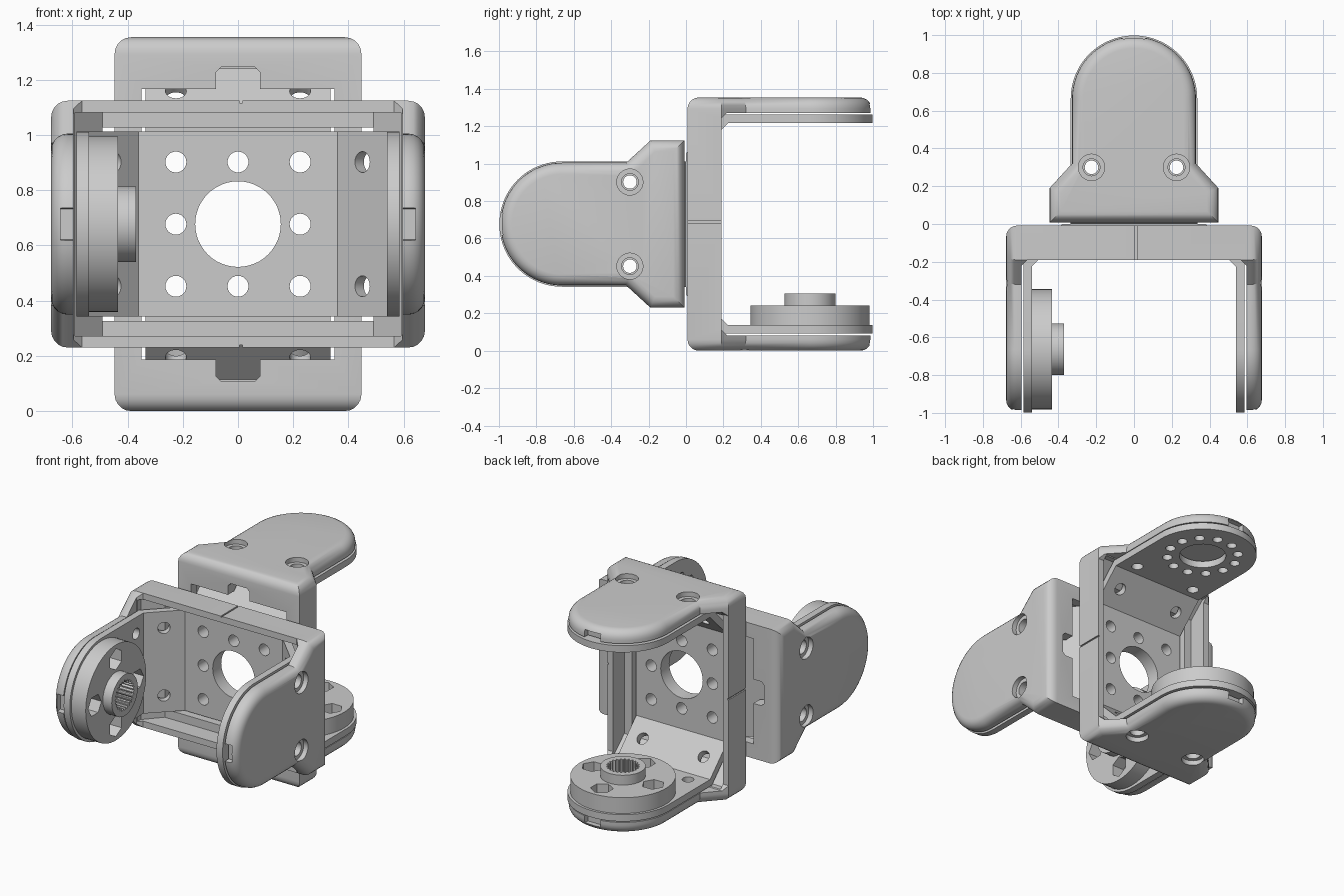
import bpy, bmesh
from math import pi, cos, sin
from mathutils import Matrix, Vector

if "Cube" in bpy.data.objects:
    bpy.data.objects.remove(bpy.data.objects["Cube"])

H = 0.677      # half span of the shell
CY = 0.663     # arm end centre (y)
R = 0.335      # arm half width


def prism(name, pts, lo, hi, axis, bevel=0.0):
    """Extrude a 2D outline along an axis; X uses (y,z), Y uses (x,z), Z uses (x,y)."""
    place = {'X': lambda a, b, t: (t, a, b),
             'Y': lambda a, b, t: (a, t, b),
             'Z': lambda a, b, t: (a, b, t)}[axis]
    bm = bmesh.new()
    bot = [bm.verts.new(place(a, b, lo)) for a, b in pts]
    top = [bm.verts.new(place(a, b, hi)) for a, b in pts]
    n = len(pts)
    bm.faces.new(bot)
    bm.faces.new(top)
    for i in range(n):
        j = (i + 1) % n
        bm.faces.new((bot[i], bot[j], top[j], top[i]))
    bmesh.ops.recalc_face_normals(bm, faces=bm.faces)
    if bevel:
        b, t = set(bot), set(top)
        rim = [e for e in bm.edges if set(e.verts) <= b or set(e.verts) <= t]
        bmesh.ops.bevel(bm, geom=rim, offset=bevel, offset_type='OFFSET', segments=5,
                        profile=0.5, affect='EDGES', clamp_overlap=False)
        bmesh.ops.recalc_face_normals(bm, faces=bm.faces)
    me = bpy.data.meshes.new(name)
    bm.to_mesh(me)
    bm.free()
    ob = bpy.data.objects.new(name, me)
    bpy.context.collection.objects.link(ob)
    return ob


def circle(cx, cy, r, n=24, start=0.0):
    return [(cx + r * cos(start + 2 * pi * i / n), cy + r * sin(start + 2 * pi * i / n))
            for i in range(n)]


def rect(x0, x1, y0, y1):
    return [(x0, y0), (x1, y0), (x1, y1), (x0, y1)]


def sym(half):
    """Mirror half an outline across the first coordinate."""
    return half + [(-a, b) for a, b in reversed(half)]


def boolean(ob, cutters, op='DIFFERENCE'):
    for c in cutters:
        m = ob.modifiers.new('cut', 'BOOLEAN')
        m.operation, m.solver, m.object = op, 'EXACT', c
    dg = bpy.context.evaluated_depsgraph_get()
    me = bpy.data.meshes.new_from_object(ob.evaluated_get(dg))
    ob.modifiers.clear()
    ob.data = me
    for c in cutters:
        bpy.data.objects.remove(c)


def arm_outline(y0, r, flare):
    """Side silhouette (y,z): base, optional flared shoulder, round end."""
    pts = [(y0, -flare), (0.19, -flare), (0.32, -r)] if flare > r else [(y0, -r)]
    arc = [(CY + r * cos(a), r * sin(a)) for a in (-pi / 2 + pi * i / 40 for i in range(41))]
    return pts + arc + [(y, -z) for y, z in reversed(pts)]


def screw_holes(r):
    return [prism('cut', circle(0.3, z, r), -1, 1, 'X') for z in (-0.225, 0.225)]


# Outer plastic shell: rounded silhouette, hollowed into a U with rim and window
shell = prism('shell', arm_outline(0.008, 0.328, 0.447), -H, H, 'X', 0.06)
cuts = [
    prism('slot', sym([(0.565, 0.19), (0.595, 0.22), (0.595, 1.2)]), -1, 1, 'Z'),
    prism('pocket', sym([(0.49, 0.07), (0.59, 0.18), (0.59, 0.35)]), -0.405, 0.405, 'Z'),
    prism('window', rect(-0.49, 0.49, -0.35, 0.35), -0.1, 0.15, 'Y'),
    prism('notch', sym([(0.55, -0.08), (0.57, -0.06), (0.57, 0.06), (0.55, 0.08)]),
          -0.1, 0.15, 'Y'),
] + screw_holes(0.045)
for s in (-1, 1):
    # countersinks, tip notches and the seam on the rim
    for z in (-0.225, 0.225):
        cuts.append(prism('sink', circle(0.3, z, 0.07), *sorted((s * 0.645, s * 0.8)), 'X'))
    x0, x1 = sorted((s * 0.585, s * 0.643))
    cuts.append(prism('tip', [(0.95, -0.055), (1.1, -0.07), (1.1, 0.07), (0.95, 0.055)],
                      x0, x1, 'X'))
    cuts.append(prism('seam', rect(-0.016, -0.006, -0.1, 0.3),
                      *sorted((s * 0.438, s * 0.5)), 'Z'))
boolean(shell, cuts)

# Metal plate: bent strip with angled corners and round ends
plate = prism('plate', arm_outline(0.0, R, R), -0.7, 0.7, 'X')
outer = [(0.379, 0.0), (0.585, 0.206), (0.585, 1.1)]
inner = [(0.54, 1.1), (0.54, 0.225), (0.36, 0.045)]
strip = prism('strip', sym(outer + inner), -0.6, 0.6, 'Z')
boolean(plate, [strip], 'INTERSECT')
cuts = screw_holes(0.036)
cuts.append(prism('cut', circle(0, 0, 0.155, 48), -0.1, 0.1, 'Y'))
for x in (-0.225, 0, 0.225):
    for z in (-0.225, 0, 0.225):
        if x or z:
            cuts.append(prism('cut', circle(x, z, 0.038), -0.1, 0.1, 'Y'))
for s in (-1, 1):
    for z in (-0.225, 0.225):
        c = prism('cut', circle(0, 0, 0.038), -0.09, 0.09, 'Y')
        c.matrix_world = Matrix.Translation((s * 0.466, 0.12, z)) @ Matrix.Rotation(s * pi / 4, 4, 'Z')
        cuts.append(c)
# Bearing hole and ring of bolt holes in both arms
cuts.append(prism('cut', circle(CY, 0, 0.145, 48), -1, 1, 'X'))
for y, z in circle(CY, 0, 0.22, 12, pi / 12):
    cuts.append(prism('cut', circle(y, z, 0.031, 16), -1, 1, 'X'))
bpy.context.view_layer.update()
boolean(plate, cuts)

# Servo horn: disc with hexagonal pockets, hub with a toothed bore
horn = prism('horn_disc', circle(CY, 0, 0.318, 64), 0.435, 0.541, 'X')
hub = prism('hub', circle(CY, 0, 0.137, 48), 0.37, 0.5, 'X')
boolean(horn, [hub], 'UNION')
bore = [(CY + r * cos(a), r * sin(a)) for r, a in
        ((0.1 if i % 4 < 2 else 0.086, 2 * pi * i / 96) for i in range(96))]
cuts = [prism('bore', bore, 0.3, 0.6, 'X')]
for i, (y, z) in enumerate(circle(CY, 0, 0.222, 4)):
    cuts.append(prism('hex', circle(y, z, 0.07, 6, i * pi / 2), 0.4, 0.52, 'X'))
boolean(horn, cuts)

# Smooth the curved walls, then place the front and back brackets back to back
parts = [shell, plate, horn]
bpy.ops.object.select_all(action='DESELECT')
for ob in parts:
    ob.select_set(True)
bpy.context.view_layer.objects.active = shell
bpy.ops.object.shade_smooth_by_angle(angle=0.6)

lift = Matrix.Translation((0, 0, H))
front = lift @ Matrix.Rotation(pi, 4, 'Z')
back = lift @ Matrix.Rotation(pi / 2, 4, 'Y')
for ob in parts:
    twin = ob.copy()
    bpy.context.collection.objects.link(twin)
    twin.name = 'back_' + ob.name.split('.')[0]
    ob.name = 'front_' + ob.name
    ob.matrix_world = front
    twin.matrix_world = back
